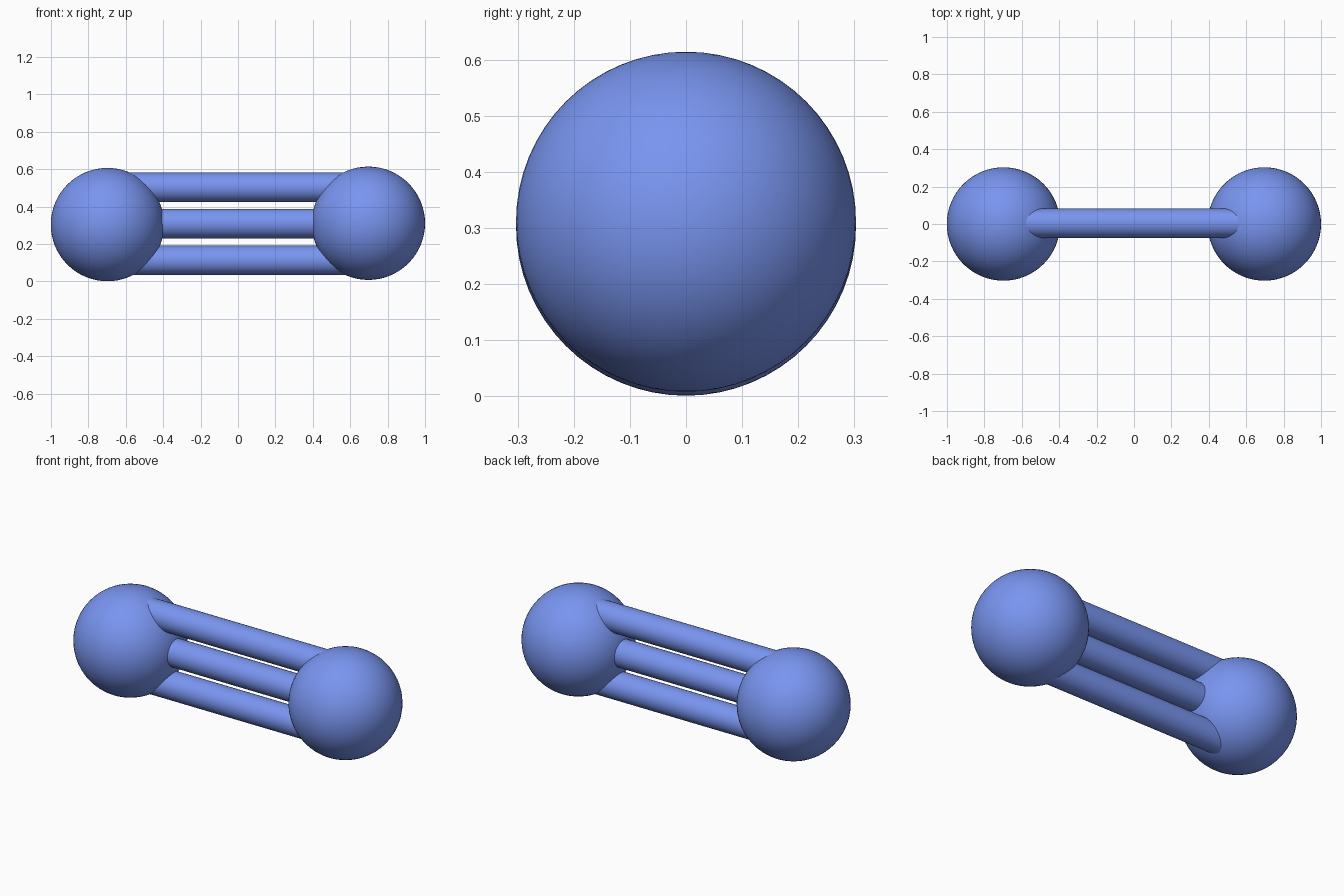
import bpy
from math import pi

if "Cube" in bpy.data.objects:
    bpy.data.objects.remove(bpy.data.objects["Cube"])

blue = bpy.data.materials.new("blue")
blue.diffuse_color = (0.19, 0.30, 0.87, 1)
blue.use_nodes = True
blue.node_tree.nodes["Principled BSDF"].inputs["Base Color"].default_value = blue.diffuse_color


def finish(name):
    ob = bpy.context.object
    ob.name = name
    ob.data.materials.append(blue)
    bpy.ops.object.shade_smooth_by_angle()


# Two atoms, the right one sitting a hair higher
for name, x, z in (("left_atom", -0.698, 0.304), ("right_atom", 0.697, 0.311)):
    bpy.ops.mesh.primitive_uv_sphere_add(segments=64, ring_count=32, radius=0.303, location=(x, 0, z))
    finish(name)

# Three stacked bond rods running between the atoms
for name, z in (("lower_bond", 0.113), ("middle_bond", 0.309), ("upper_bond", 0.503)):
    bpy.ops.mesh.primitive_cylinder_add(vertices=48, radius=0.079, depth=1.2,
                                        location=(0, 0.004, z), rotation=(0, pi / 2, 0))
    finish(name)
